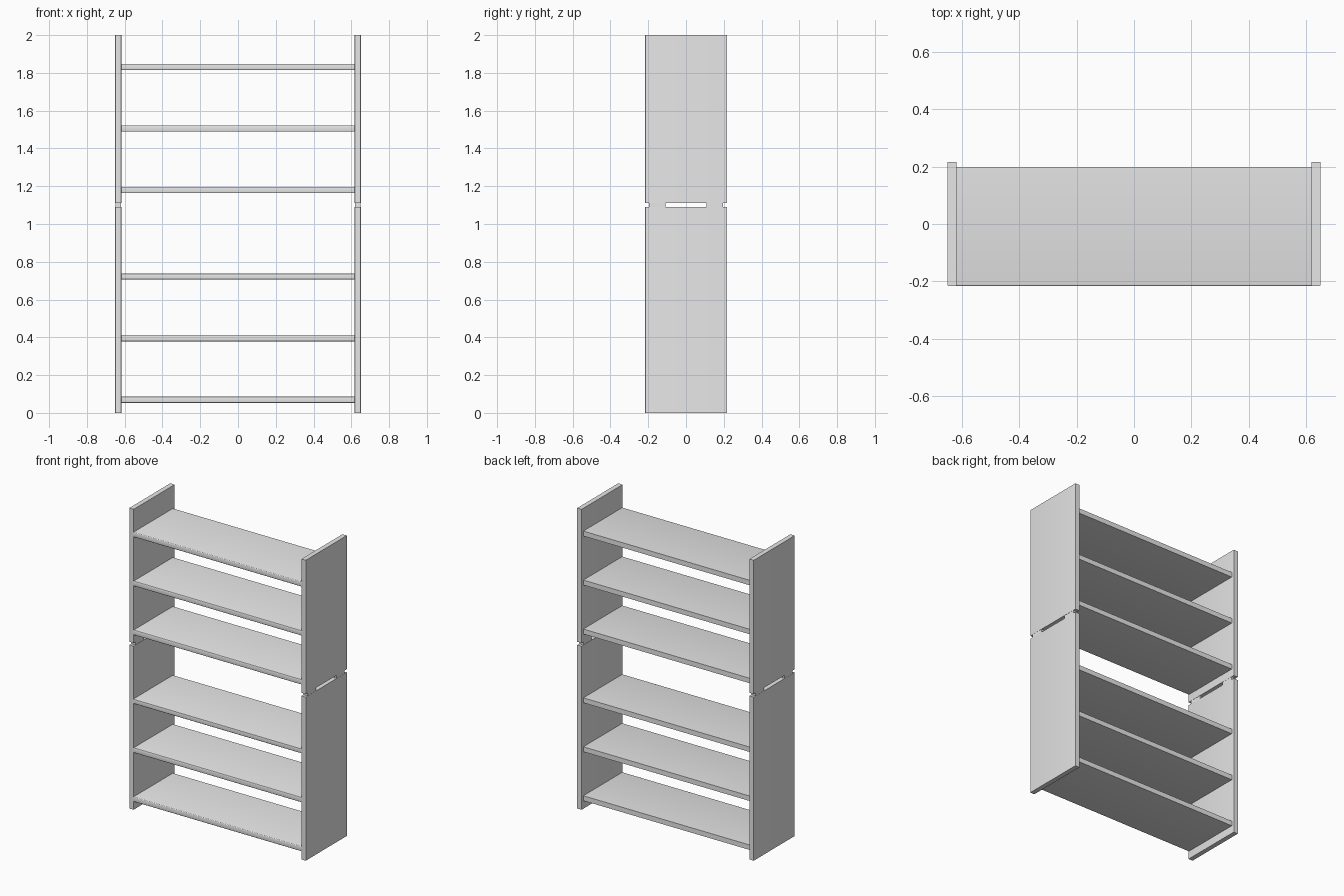
import bpy
import bmesh

cube = bpy.data.objects.get("Cube")
if cube:
    bpy.data.objects.remove(cube, do_unlink=True)

# Single painted finish
grey = bpy.data.materials.new("light_grey")
grey.use_nodes = True
grey.diffuse_color = (0.8, 0.8, 0.8, 1)
grey.node_tree.nodes["Principled BSDF"].inputs["Base Color"].default_value = (0.8, 0.8, 0.8, 1)


def board(name, lo, hi, front_round=0.0):
    """Box between two corners, optionally with softened front edges along its length."""
    bm = bmesh.new()
    bmesh.ops.create_cube(bm, size=1)
    for v in bm.verts:
        v.co = [lo[i] + (v.co[i] + 0.5) * (hi[i] - lo[i]) for i in range(3)]
    if front_round:
        long_axis = max(range(3), key=lambda i: hi[i] - lo[i])
        edges = [e for e in bm.edges
                 if all(abs(v.co.y - lo[1]) < 1e-5 for v in e.verts)
                 and abs(e.verts[0].co[long_axis] - e.verts[1].co[long_axis]) > 1e-4]
        bmesh.ops.bevel(bm, geom=edges, offset=front_round, segments=3,
                        profile=0.5, affect='EDGES')
    mesh = bpy.data.meshes.new(name)
    bm.to_mesh(mesh)
    bm.free()
    mesh.materials.append(grey)
    obj = bpy.data.objects.new(name, mesh)
    bpy.context.collection.objects.link(obj)
    bpy.ops.object.select_all(action='DESELECT')
    obj.select_set(True)
    bpy.context.view_layer.objects.active = obj
    bpy.ops.object.shade_smooth_by_angle()
    return obj


INNER, OUTER, DEPTH = 0.618, 0.65, 0.216
LOWER_TOP, UPPER_BOTTOM = 1.089, 1.11

# Side panels and the spacers that join the two stacked units
for side, sign in (("left", 1), ("right", -1)):
    x0, x1 = sorted((sign * INNER, sign * OUTER))
    for unit, z0, z1 in (("lower", 0, LOWER_TOP), ("upper", UPPER_BOTTOM, 2.0)):
        board(f"{unit}_{side}_panel", (x0, -DEPTH, z0), (x1, DEPTH, z1), 0.003)
    for place, y in (("front", -0.152), ("back", 0.152)):
        board(f"{place}_{side}_spacer", (x0 + 0.001, y - 0.043, LOWER_TOP - 0.005),
              (x1 - 0.001, y + 0.043, UPPER_BOTTOM + 0.005))

# Three shelves in each unit, set in from the back
for unit, base in (("lower", 0.053), ("upper", 1.163)):
    for i in range(3):
        z = base + i * 0.326
        board(f"{unit}_shelf_{i + 1}", (-INNER, -DEPTH, z),
              (INNER, 0.197, z + 0.033), 0.005)
